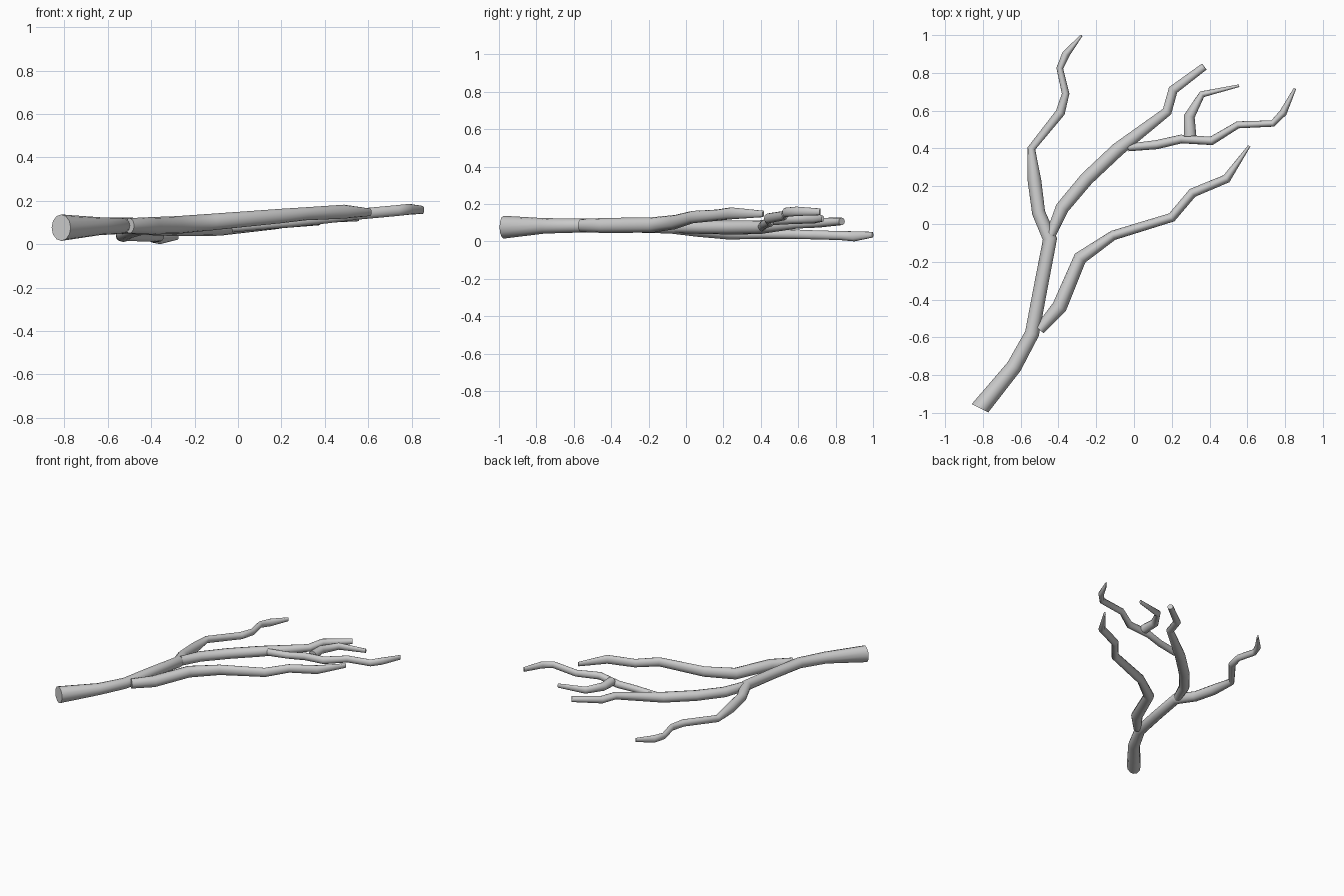
import bpy, bmesh, math
from mathutils import Vector

SIDES = 12
UP = Vector((0, 0, 1))


def limb(name, pts, start_dir=None):
    """Tapered tube: each point is (x, y, z, radius[, vertical radius])."""
    bm = bmesh.new()
    P = [Vector(p[:3]) for p in pts]
    rings = []
    for i, p in enumerate(pts):
        a = (P[i] - P[i - 1]).normalized() if i else None
        b = (P[i + 1] - P[i]).normalized() if i < len(P) - 1 else None
        a, b = a or b, b or a
        t = (a + b).normalized()
        if i == 0 and start_dir:
            t = Vector(start_dir).normalized()
        side = t.cross(UP).normalized()
        up = side.cross(t)
        rh = p[3]
        rv = p[4] if len(p) > 4 else rh
        rings.append([bm.verts.new(P[i] + side * rh * math.cos(k * math.tau / SIDES)
                                   + up * rv * math.sin(k * math.tau / SIDES))
                      for k in range(SIDES)])
    for r, s in zip(rings, rings[1:]):
        for k in range(SIDES):
            j = (k + 1) % SIDES
            bm.faces.new((r[k], r[j], s[j], s[k]))
    bm.faces.new(rings[0][::-1])
    bm.faces.new(rings[-1])
    bmesh.ops.recalc_face_normals(bm, faces=bm.faces)
    for f in bm.faces:
        f.smooth = len(f.verts) == 4
    me = bpy.data.meshes.new(name)
    bm.to_mesh(me)
    bm.free()
    ob = bpy.data.objects.new(name, me)
    bpy.context.collection.objects.link(ob)
    # keep the cut ends crisp
    for e in me.edges:
        if all(v < SIDES for v in e.vertices) or all(v >= len(me.vertices) - SIDES for v in e.vertices):
            e.use_edge_sharp = True
    return ob


# Trunk running on into the left branch
limb("trunk_and_left_branch", [
    (-0.815, -0.975, 0.076, 0.049, 0.061), (-0.635, -0.755, 0.083, 0.041),
    (-0.54, -0.58, 0.085, 0.038), (-0.495, -0.34, 0.086, 0.037),
    (-0.445, -0.08, 0.08, 0.038), (-0.505, 0.06, 0.06, 0.035),
    (-0.527, 0.23, 0.046, 0.036), (-0.543, 0.40, 0.040, 0.021, 0.026),
    (-0.39, 0.59, 0.038, 0.025), (-0.362, 0.69, 0.035, 0.02, 0.024),
    (-0.393, 0.825, 0.031, 0.018, 0.024), (-0.36, 0.90, 0.027, 0.021, 0.027),
    (-0.278, 0.998, 0.036, 0.006, 0.015)], (0.05, 0.1, 0))

# Middle branch
limb("middle_branch", [
    (-0.44, -0.055, 0.08, 0.027, 0.035), (-0.38, 0.085, 0.076, 0.036),
    (-0.25, 0.24, 0.074, 0.037), (-0.085, 0.395, 0.076, 0.037),
    (0.175, 0.595, 0.095, 0.026), (0.207, 0.71, 0.10, 0.026),
    (0.372, 0.833, 0.107, 0.02)])

# Lower right branch
limb("right_branch", [
    (-0.50, -0.56, 0.085, 0.028, 0.035), (-0.395, -0.44, 0.085, 0.04),
    (-0.285, -0.18, 0.088, 0.036, 0.041), (-0.11, -0.06, 0.103, 0.026, 0.038),
    (0.2, 0.035, 0.13, 0.025, 0.033), (0.31, 0.165, 0.14, 0.025, 0.03),
    (0.49, 0.24, 0.15, 0.024, 0.032), (0.61, 0.413, 0.147, 0.007, 0.017)])

# Side branch growing from the middle branch
limb("side_branch", [
    (-0.03, 0.405, 0.08, 0.02, 0.026), (0.12, 0.42, 0.092, 0.024),
    (0.25, 0.45, 0.105, 0.023, 0.027), (0.41, 0.44, 0.123, 0.023, 0.027),
    (0.55, 0.525, 0.138, 0.019, 0.025), (0.735, 0.532, 0.155, 0.018, 0.025),
    (0.79, 0.59, 0.161, 0.02, 0.025), (0.852, 0.717, 0.158, 0.007, 0.018)])

# Short twig on the side branch
limb("twig", [
    (0.297, 0.465, 0.12, 0.033), (0.293, 0.57, 0.122, 0.029),
    (0.36, 0.687, 0.122, 0.018, 0.026), (0.556, 0.732, 0.122, 0.007, 0.016)])
